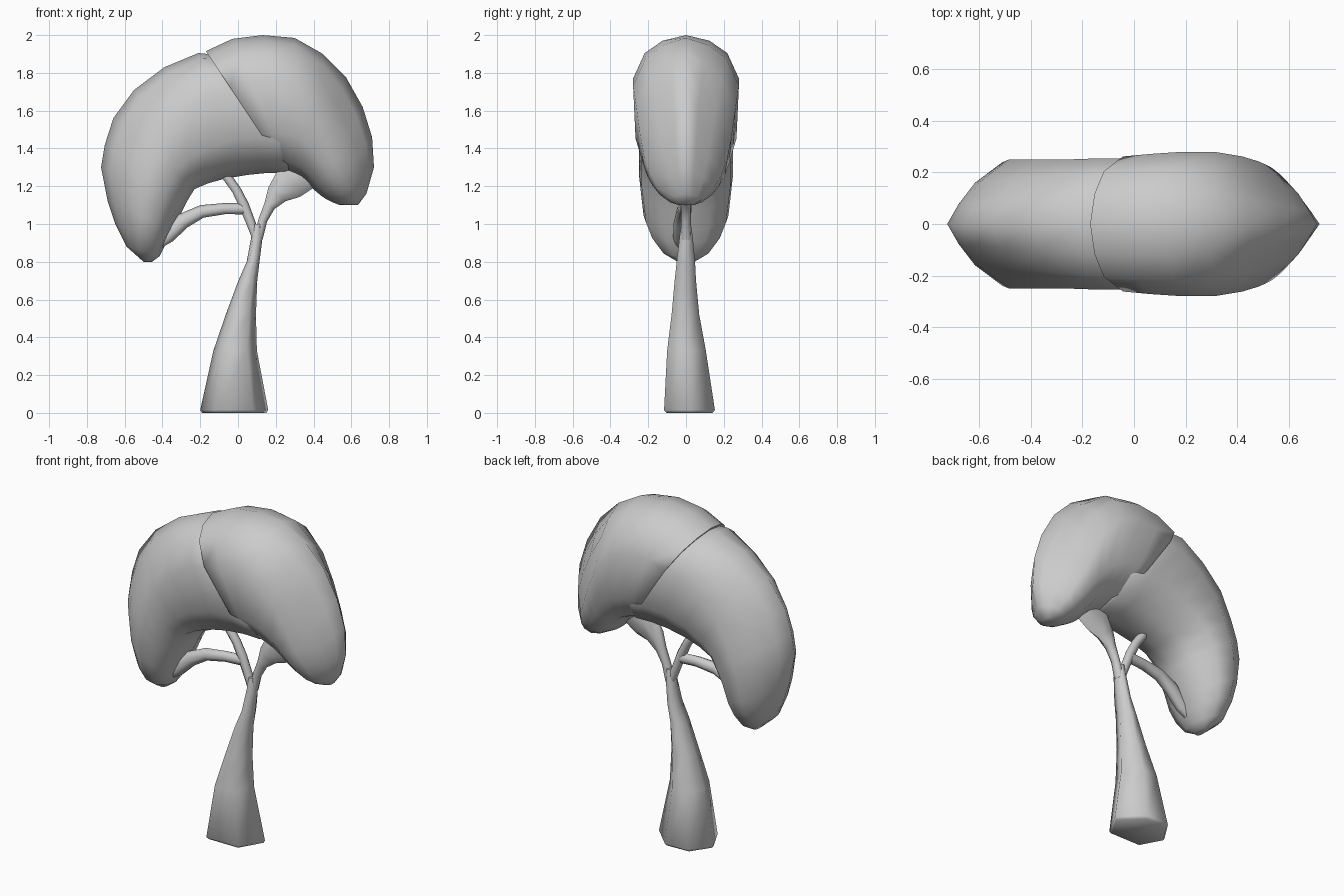
import bpy, math
from mathutils import Vector


def loft(name, rings, angle):
    """Skin a list of equal-length vertex rings and close both ends."""
    n = len(rings[0])
    verts = [v for r in rings for v in r]
    faces = [(i * n + j, i * n + (j + 1) % n, (i + 1) * n + (j + 1) % n, (i + 1) * n + j)
             for i in range(len(rings) - 1) for j in range(n)]
    faces.append(tuple(reversed(range(n))))
    faces.append(tuple(range(len(verts) - n, len(verts))))
    me = bpy.data.meshes.new(name)
    me.from_pydata(verts, [], faces)
    ob = bpy.data.objects.new(name, me)
    bpy.context.collection.objects.link(ob)
    bpy.ops.object.select_all(action='DESELECT')
    ob.select_set(True)
    bpy.context.view_layer.objects.active = ob
    bpy.ops.object.mode_set(mode='EDIT')
    bpy.ops.mesh.select_all(action='SELECT')
    bpy.ops.mesh.normals_make_consistent(inside=False)
    bpy.ops.object.mode_set(mode='OBJECT')
    bpy.ops.object.shade_smooth_by_angle(angle=math.radians(angle))
    return ob


# Half cross-sections: (position inner->outer, share of the half width)
ROUND = [(1, 0), (.97, .46), (.89, .80), (.72, 1), (.3, .96), (.08, .55), (0, 0)]
POINTED = [(1, 0), (.87, .28), (.70, .62), (.42, 1), (.22, .93), (.06, .52), (0, 0)]


def lobe(name, sections):
    """Section: outer x, z, inner x, z, half width, pointedness."""
    rings = []
    for ox, oz, ix, iz, w, p in sections:
        half = [(a[0] + (b[0] - a[0]) * p, (a[1] + (b[1] - a[1]) * p) * w)
                for a, b in zip(ROUND, POINTED)]
        ring = half + [(t, -y) for t, y in half[-2:0:-1]]
        rings.append([(ix + (ox - ix) * t, y, iz + (oz - iz) * t) for t, y in ring])
    return loft(name, rings, 88)


def branch(name, pts, sides=7):
    """Point: x, y, z, radius in the front plane, radius in depth."""
    rings = []
    for i, (x, y, z, r, ry) in enumerate(pts):
        a, b = pts[max(i - 1, 0)], pts[min(i + 1, len(pts) - 1)]
        d = Vector((b[0] - a[0], 0, b[2] - a[2])).normalized()
        n = Vector((d.z, 0, -d.x))
        rings.append([Vector((x, y, z)) + n * r * math.cos(2 * math.pi * k / sides)
                      + Vector((0, ry * math.sin(2 * math.pi * k / sides), 0))
                      for k in range(sides)])
    return loft(name, rings, 60)


# Left foliage lobe, curling from its low tip up and over the trunk
lobe("foliage_left", [
    (-.50, .80, -.455, .80, .045, 0), (-.59, .88, -.415, .83, .125, .3),
    (-.65, 1.0, -.38, .90, .19, .6), (-.69, 1.12, -.345, .97, .225, .7),
    (-.725, 1.3, -.30, 1.06, .24, .75), (-.705, 1.42, -.27, 1.12, .25, .75),
    (-.66, 1.56, -.23, 1.185, .25, .75), (-.55, 1.71, -.16, 1.215, .25, .5),
    (-.39, 1.83, -.07, 1.24, .25, .3), (-.21, 1.905, .05, 1.26, .255, .1),
    (-.05, 1.89, .15, 1.27, .255, 0), (.10, 1.82, .25, 1.27, .245, 0),
    (.25, 1.70, .32, 1.29, .19, 0)])

# Right foliage lobe, capping the left one
lobe("foliage_right", [
    (-.17, 1.915, .24, 1.30, .262, .1), (-.03, 1.98, .27, 1.275, .272, .1),
    (.13, 2.0, .30, 1.26, .28, .1), (.30, 1.985, .34, 1.24, .28, .2),
    (.45, 1.90, .38, 1.205, .262, .45), (.57, 1.78, .41, 1.175, .242, .8),
    (.66, 1.62, .44, 1.15, .22, 1), (.71, 1.46, .47, 1.13, .19, 1),
    (.72, 1.30, .50, 1.115, .15, 1), (.68, 1.16, .54, 1.10, .09, .6),
    (.635, 1.10, .56, 1.10, .04, 0)])

# Trunk: an irregular six-sided foot that narrows and leans upward
FOOT = [(-.61, -.95), (.55, -.95), (1, .1), (.3, 1), (-.55, .95), (-1, .05)]
levels = [(0, -.02, .015, .17, .125), (.015, -.02, .015, .18, .138),
          (.33, -.015, .0, .115, .105), (.52, .015, -.005, .08, .075),
          (.70, .052, -.005, .05, .058), (.80, .08, -.002, .034, .05),
          (.93, .10, 0, .03, .036), (1.0, .105, 0, .026, .026)]
loft("trunk", [[(cx + px * sx, cy + py * sy, z) for px, py in FOOT]
               for z, cx, cy, sx, sy in levels], 75)

# Branches reaching into the foliage
branch("branch_right", [
    (.105, 0, .92, .025, .03), (.13, 0, 1.02, .025, .027), (.165, 0, 1.095, .032, .03),
    (.205, 0, 1.16, .062, .035), (.27, 0, 1.225, .10, .038), (.37, 0, 1.28, .09, .035)])
branch("branch_middle", [
    (.10, 0, .92, .025, .03), (.065, 0, 1.01, .026, .026), (.03, 0, 1.10, .028, .026),
    (-.01, 0, 1.18, .026, .026), (-.06, 0, 1.25, .026, .026), (-.11, 0, 1.31, .024, .024)])
branch("branch_left", [
    (.03, 0, 1.08, .032, .026), (-.07, -.01, 1.08, .031, .03), (-.19, -.02, 1.065, .036, .034),
    (-.29, -.03, 1.015, .044, .036), (-.37, -.035, .94, .045, .034),
    (-.43, -.035, .89, .03, .025)])
